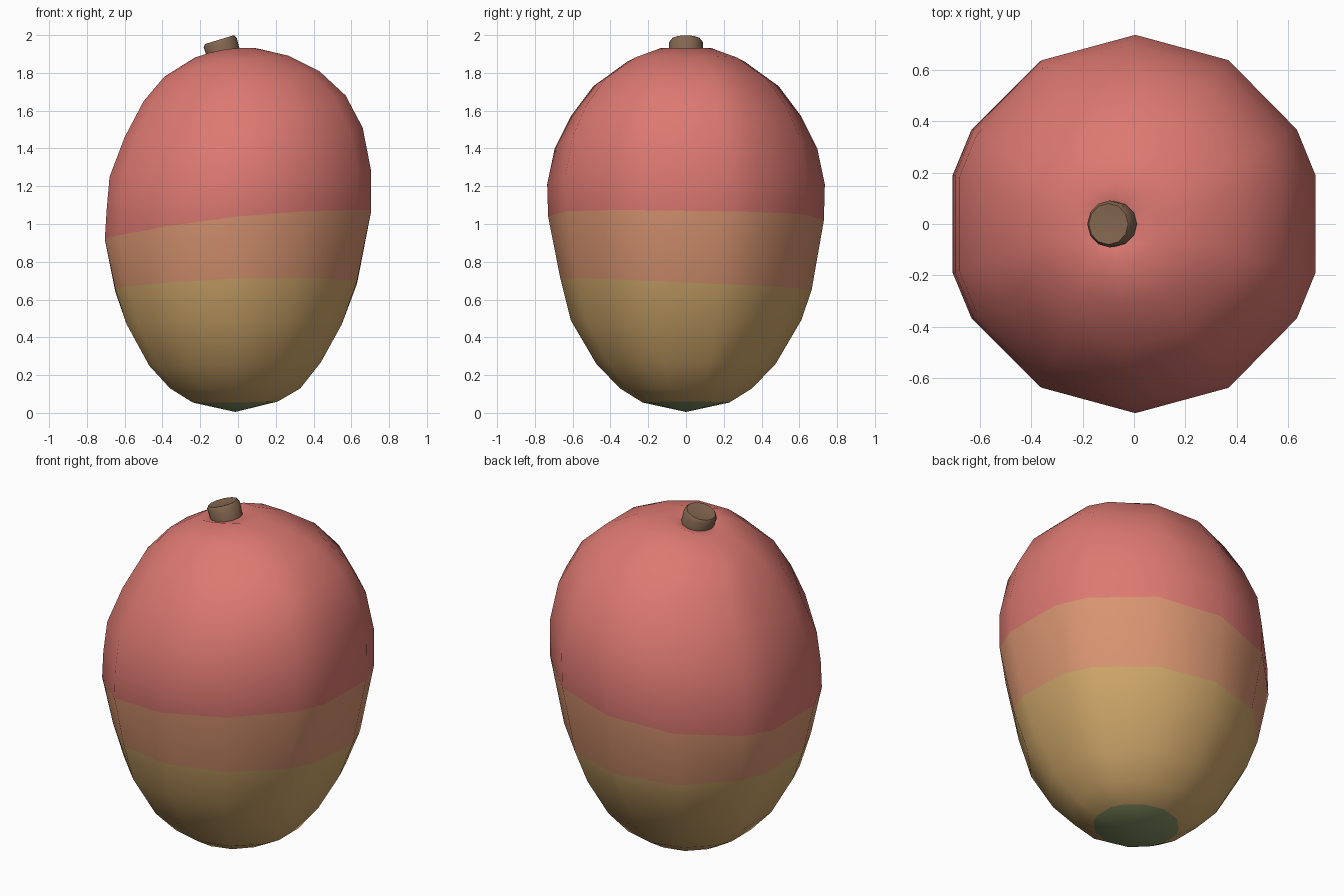
import bpy, bmesh, math
from mathutils import Matrix, Vector

if "Cube" in bpy.data.objects:
    bpy.data.objects.remove(bpy.data.objects["Cube"])


def material(name, rgb):
    m = bpy.data.materials.new(name)
    m.diffuse_color = (*rgb, 1)
    m.use_nodes = True
    m.node_tree.nodes["Principled BSDF"].inputs["Base Color"].default_value = m.diffuse_color
    return m


red = material("red skin", (0.72, 0.19, 0.165))
orange = material("orange skin", (0.69, 0.30, 0.165))
yellow = material("yellow skin", (0.63, 0.39, 0.145))
green = material("green tip", (0.24, 0.29, 0.13))
brown = material("brown stem", (0.23, 0.135, 0.08))


def loft(name, rings, top, bottom, mats, rule):
    """Join rings of points from top to bottom, close both ends with a fan."""
    bm = bmesh.new()
    vr = [[bm.verts.new(p) for p in r] for r in rings]
    n = len(vr[0])
    a, b = bm.verts.new(top), bm.verts.new(bottom)
    for k in range(n):
        j = (k + 1) % n
        bm.faces.new((a, vr[0][k], vr[0][j])).material_index = rule(0)
        for i in range(len(vr) - 1):
            f = bm.faces.new((vr[i][k], vr[i + 1][k], vr[i + 1][j], vr[i][j]))
            f.material_index = rule(i + 1)
        bm.faces.new((b, vr[-1][j], vr[-1][k])).material_index = rule(len(vr))
    bmesh.ops.recalc_face_normals(bm, faces=bm.faces)
    me = bpy.data.meshes.new(name)
    bm.to_mesh(me)
    bm.free()
    for m in mats:
        me.materials.append(m)
    ob = bpy.data.objects.new(name, me)
    bpy.context.collection.objects.link(ob)
    bpy.context.view_layer.objects.active = ob
    ob.select_set(True)
    bpy.ops.object.shade_smooth_by_angle(angle=math.radians(50))
    ob.select_set(False)
    return ob


# Fruit: tilted rings as left x, left z, right x, right z, y radius, middle z, front/back skew
profile = [
    (-0.17, 1.89, 0.01, 1.915, 0.09, 1.90, 0),
    (-0.23, 1.88, 0.10, 1.93, 0.15, 1.925, 0),
    (-0.39, 1.78, 0.27, 1.89, 0.31, 1.86, 0),
    (-0.50, 1.65, 0.43, 1.81, 0.49, 1.73, 0),
    (-0.60, 1.46, 0.57, 1.68, 0.61, 1.57, 0),
    (-0.68, 1.25, 0.66, 1.51, 0.695, 1.40, 0),
    (-0.695, 1.08, 0.705, 1.28, 0.735, 1.21, 0),
    (-0.705, 0.92, 0.705, 1.07, 0.73, 1.03, -0.01),
    (-0.65, 0.65, 0.63, 0.69, 0.665, 0.68, -0.03),
    (-0.59, 0.47, 0.55, 0.47, 0.61, 0.49, 0),
    (-0.47, 0.25, 0.44, 0.27, 0.475, 0.26, 0),
    (-0.36, 0.13, 0.33, 0.13, 0.35, 0.13, 0),
    (-0.24, 0.055, 0.21, 0.06, 0.23, 0.055, 0),
]
angles = [math.radians(d) for d in (15, 30, 60, 90, 120, 150, 165)]
angles += [a + math.pi for a in angles]


def fruit_ring(xl, zl, xr, zr, ry, zm, skew):
    pts = []
    for a in angles:
        c, s = math.cos(a) / math.cos(math.radians(15)), math.sin(a)
        z = zm + (zr - zl) / 2 * c + ((zl + zr) / 2 - zm) * c * c + skew * s
        pts.append(((xl + xr) / 2 + (xr - xl) / 2 * c, ry * s, z))
    return pts


loft("fruit", [fruit_ring(*p) for p in profile], (-0.08, 0, 1.89), (-0.015, 0, 0.005),
     (red, orange, yellow, green),
     lambda i: 0 if i < 8 else 1 if i == 8 else 2 if i < len(profile) else 3)

# Stem: short tilted cylinder with a softened, slightly dished top
n = 12
stem = [[(r * math.cos(2 * math.pi * k / n), r * math.sin(2 * math.pi * k / n), z)
         for k in range(n)]
        for r, z in ((0.05, 0.073), (0.08, 0.076), (0.091, 0.06), (0.088, -0.02))]
ob = loft("stem", stem, (0, 0, 0.07), (0, 0, -0.02), (brown,), lambda i: 0)
ob.data.transform(Matrix.Translation(Vector((-0.077, 0, 1.903))) @ Matrix.Rotation(math.radians(-17), 4, 'Y'))
